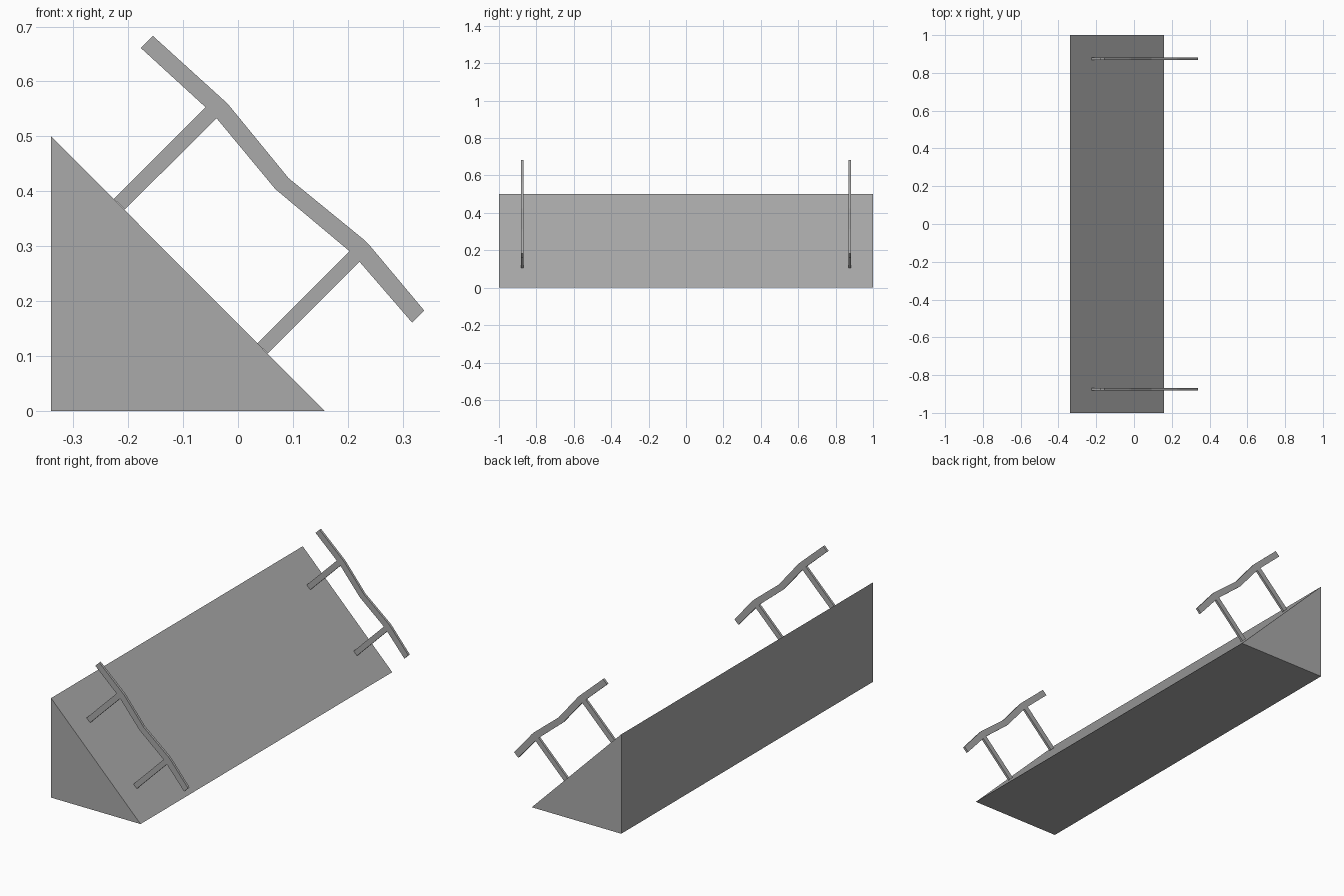
import bpy
import bmesh

cube = bpy.data.objects.get("Cube")
if cube:
    bpy.data.objects.remove(cube, do_unlink=True)

grey = bpy.data.materials.new("plain grey")
grey.use_nodes = True
grey.diffuse_color = (0.4, 0.4, 0.4, 1)
grey.node_tree.nodes["Principled BSDF"].inputs["Base Color"].default_value = (0.4, 0.4, 0.4, 1)


def extrude_profile(name, outline, y_centre, depth):
    """Extrude an x-z outline along y, centred on y_centre."""
    bm = bmesh.new()
    face = bm.faces.new([bm.verts.new((x, y_centre - depth / 2, z)) for x, z in outline])
    result = bmesh.ops.extrude_face_region(bm, geom=[face])
    moved = [v for v in result["geom"] if isinstance(v, bmesh.types.BMVert)]
    bmesh.ops.translate(bm, verts=moved, vec=(0, depth, 0))
    bmesh.ops.recalc_face_normals(bm, faces=bm.faces)
    mesh = bpy.data.meshes.new(name)
    bm.to_mesh(mesh)
    bm.free()
    mesh.materials.append(grey)
    obj = bpy.data.objects.new(name, mesh)
    bpy.context.collection.objects.link(obj)
    return obj


# Long triangular wedge
extrude_profile("wedge_body", [(-0.34, 0), (0.158, 0), (-0.34, 0.5)], 0, 2)

# Thin flat brackets: a bent rail with two legs standing on the slope
bracket = [
    (-0.155, 0.683), (-0.026, 0.566), (-0.016, 0.556), (0.092, 0.424),
    (0.228, 0.313), (0.241, 0.300), (0.339, 0.183), (0.317, 0.161),
    (0.221, 0.272), (0.054, 0.105), (0.035, 0.123), (0.203, 0.291),
    (0.068, 0.404), (-0.039, 0.533), (-0.206, 0.367), (-0.226, 0.386),
    (-0.059, 0.553), (-0.177, 0.661),
]
for side, y in (("front", -0.875), ("back", 0.875)):
    extrude_profile(side + "_bracket", bracket, y, 0.012)
